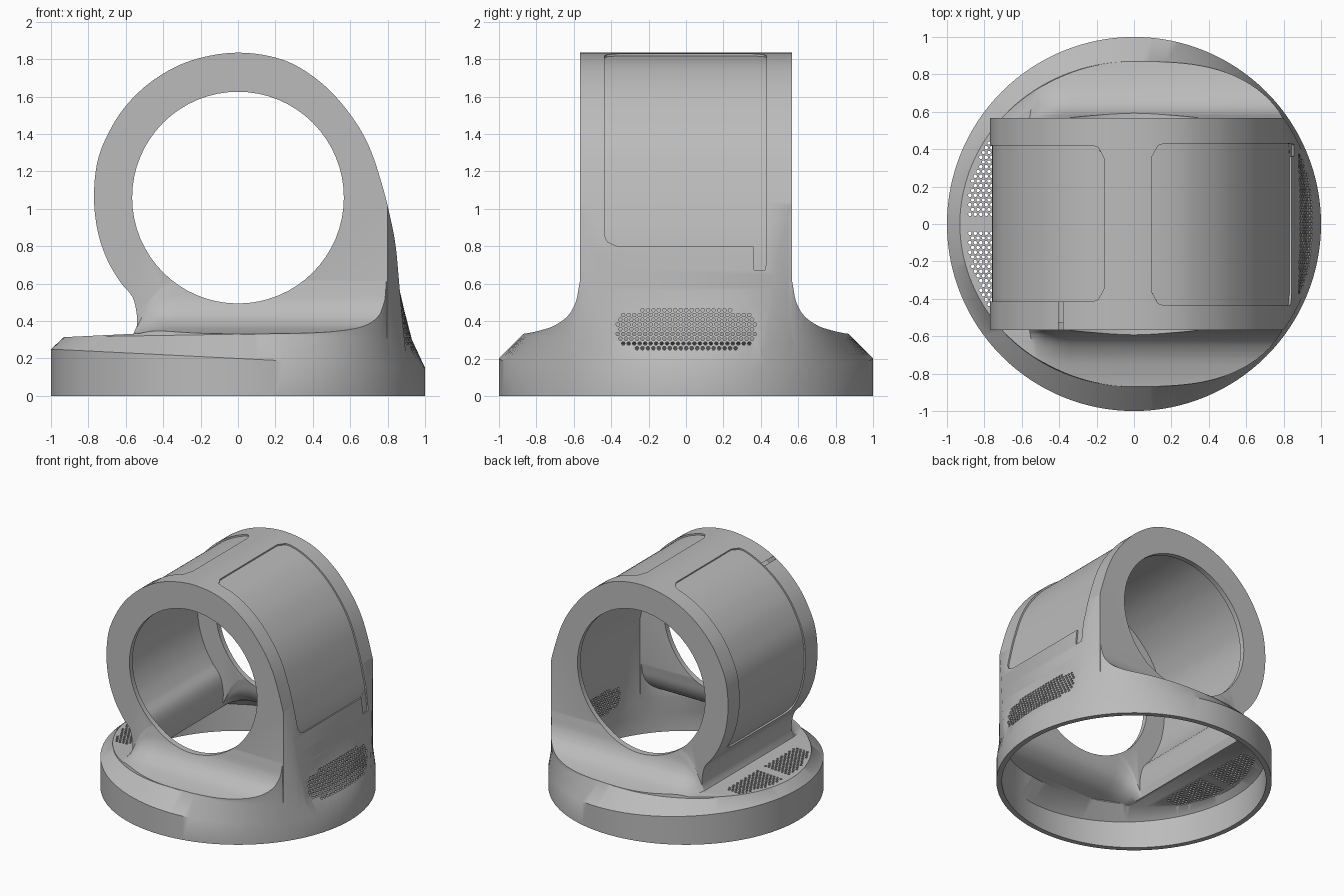
import bpy, bmesh, math
from mathutils import Vector

if "Cube" in bpy.data.objects:
    bpy.data.objects.remove(bpy.data.objects["Cube"])

grey = bpy.data.materials.new("plain_grey")
grey.use_nodes = True
grey.diffuse_color = (0.5, 0.5, 0.5, 1)
grey.node_tree.nodes["Principled BSDF"].inputs["Base Color"].default_value = (0.5, 0.5, 0.5, 1)


def make(name, bm):
    bmesh.ops.recalc_face_normals(bm, faces=bm.faces[:])
    mesh = bpy.data.meshes.new(name)
    bm.to_mesh(mesh)
    bm.free()
    mesh.materials.append(grey)
    ob = bpy.data.objects.new(name, mesh)
    bpy.context.collection.objects.link(ob)
    return ob


def add_loft(bm, rings):
    loops = [[bm.verts.new(p) for p in ring] for ring in rings]
    n = len(loops[0])
    for a, b in zip(loops, loops[1:]):
        for i in range(n):
            j = (i + 1) % n
            bm.faces.new((a[i], a[j], b[j], b[i]))
    bm.faces.new(loops[0][::-1])
    bm.faces.new(loops[-1])


def loft(name, rings):
    bm = bmesh.new()
    add_loft(bm, rings)
    return make(name, bm)


def combine(target, tool, operation):
    mod = target.modifiers.new("cut", 'BOOLEAN')
    mod.operation, mod.object, mod.solver = operation, tool, 'EXACT'
    bpy.context.view_layer.objects.active = target
    bpy.ops.object.modifier_apply(modifier=mod.name)
    bpy.data.objects.remove(tool)
    return target


def weld(ob):
    """Merge the sliver edges left where surfaces meet."""
    bm = bmesh.new()
    bm.from_mesh(ob.data)
    bmesh.ops.remove_doubles(bm, verts=bm.verts[:], dist=.00005)
    bm.to_mesh(ob.data)
    bm.free()


def circle(r, n=96):
    return [(r * math.cos(2 * math.pi * i / n), r * math.sin(2 * math.pi * i / n)) for i in range(n)]


def spline(pts, steps=8):
    p = [Vector(q) for q in pts]
    p = [2 * p[0] - p[1]] + p + [2 * p[-1] - p[-2]]
    out = []
    for a, b, c, d in zip(p, p[1:], p[2:], p[3:]):
        for k in range(steps):
            t = k / steps
            out.append(0.5 * (2 * b + (c - a) * t + (2 * a - 5 * b + 4 * c - d) * t * t
                              + (3 * b - a - 3 * c + d) * t ** 3))
    return out + [p[-2]]


def offset(path, d):
    out = []
    for i, p in enumerate(path):
        t = (path[min(i + 1, len(path) - 1)] - path[max(i - 1, 0)]).normalized()
        out.append(p + Vector((t.y, -t.x)) * d)
    return out


# Arched side profile (x, z), from the neck over the top and down the far wall
arch = spline([(-.54, .2), (-.54, .36), (-.542, .44), (-.565, .53), (-.63, .61), (-.7, .73),
               (-.75, .88), (-.77, 1.06), (-.752, 1.25), (-.695, 1.4), (-.6, 1.55), (-.45, 1.69),
               (-.25, 1.793), (0, 1.835), (.25, 1.793), (.45, 1.67), (.6, 1.505), (.7, 1.335),
               (.77, 1.13), (.815, .95), (.843, .8), (.862, .6), (.875, .45), (.89, .3), (.9, .2)])
# Sweep (y, z) where the end walls flow into the base
sweep = spline([(.56, .66), (.573, .58), (.59, .5), (.63, .43), (.7, .378), (.78, .35),
                (.88, .33), (1.1, .3)], 5)


def envelope(d):
    """Tapered round base whose rim leans down toward +x."""
    rings = [[], [], [], []]
    for c, s in circle(1, 128):
        pos, neg, lobe = max(0, c), max(0, -c), (2 * s * c) ** 2 if c > 0 else 0
        levels = [(1, -.1 if d else 0), (1, .2 - .05 * c - d * .4),
                  (.87 + .06 * c * c + .078 * lobe, .33 - .03 * pos - .015 * neg - d * .5),
                  (.835 + .002 * c * c + .155 * lobe, .66)]
        for ring, (r, z) in zip(rings, levels):
            ring.append((c * (r - d), s * (r - d), z))
    return loft("base", rings)


def solid(d):
    # Tube body, its far corners trimmed by the round footprint
    path, w = offset(arch, d), .567 - d
    body = loft("body", [[(p.x, y, p.y) for p in path] for y in (-w, w)])
    trim = loft("trim", [[(x, y, z) for x, y in circle(.98 - d, 128)] for z in (-.5, 2.5)])
    combine(body, trim, 'INTERSECT')
    # Base top: low sloping deck plus the swept blend along both walls
    stations = [(-.56 + d, .03), (-.52 + d, .3), (-.47 + d, .65), (-.41 + d, .9), (-.34 + d, 1), (1.2, 1)]
    rings = []
    for x, k in stations:
        half = [(y - d, .32 + (z - .32) * k - d * .8) for y, z in sweep]
        half.append((1.1 - d, -.3))
        rings.append([(x, y, z) for y, z in half] + [(x, -y, z) for y, z in reversed(half)])
    top = loft("blend", rings)
    side = [(-1.3, -.4), (-1.3, .296 - d), (-.54, .333 - d), (-.3, .32 - d), (1.3, .32 - d), (1.3, -.4)]
    deck = loft("deck", [[(x, y, z) for x, z in side] for y in (-1.3, 1.3)])
    combine(top, deck, 'UNION')
    base = combine(envelope(d), top, 'INTERSECT')
    return combine(base, body, 'UNION')


def panel(keep, y0, y1, depth, radius):
    """Cutter that follows the arch, with rounded corners."""
    idx = [i for i, p in enumerate(arch) if keep(p)]
    lo, hi = offset(arch, depth), offset(arch, -.05)
    run = [0]
    for i in idx[1:]:
        run.append(run[-1] + (arch[i] - arch[i - 1]).length)
    rings = []
    for i, s in zip(idx, run):
        e = min(s, run[-1] - s, radius)
        inset = radius - math.sqrt(max(0, radius ** 2 - (radius - e) ** 2))
        a, b = y0 + inset, y1 - inset
        rings.append([(lo[i].x, a, lo[i].y), (lo[i].x, b, lo[i].y),
                      (hi[i].x, b, hi[i].y), (hi[i].x, a, hi[i].y)])
    return loft("panel_cutter", rings)


def grille(inside, place, pitch=.0293):
    """Many small hexagonal holes on a staggered grid."""
    bm = bmesh.new()
    for row in range(-45, 46):
        for col in range(-45, 46):
            u, v = (col + .5 * (row % 2)) * pitch + .0013, row * pitch * .866 + .0017
            if inside(u, v):
                add_loft(bm, [[place(u + a, v + b, k) for a, b in circle(.0102, 6)] for k in (0, 1)])
    return make("grille_cutter", bm)


# Hollow shell with a round opening through both end walls
housing = solid(0)
housing.name = "housing"
combine(housing, solid(.04), 'DIFFERENCE')
bore = loft("bore", [[(x, y, z + 1.06) for x, z in circle(.566, 64)] for y in (-.75, .75)])
combine(housing, bore, 'DIFFERENCE')
weld(housing)

# Wall grille and the pair of deck grilles
combine(housing, grille(lambda u, v: (u / .375) ** 4 + ((v - .355) / .11) ** 4 < 1,
                        lambda u, v, k: (.75 + .24 * k, u, v)), 'DIFFERENCE')
combine(housing, grille(lambda u, v: u < -.66 and .045 < abs(v) < .45 and math.hypot(u, v) < .895,
                        lambda u, v, k: (u, v, .22 + .18 * k)), 'DIFFERENCE')

# Recessed panels over the arch and the small tab below one of them
combine(housing, panel(lambda p: p.x > .09 and p.y > .8, -.435, .43, .012, .07), 'DIFFERENCE')
combine(housing, panel(lambda p: p.x < -.15 and p.y > .62, -.415, .42, .012, .07), 'DIFFERENCE')
combine(housing, panel(lambda p: p.x > .5 and .67 < p.y < .88, .36, .427, .011, .004), 'DIFFERENCE')

bpy.ops.object.select_all(action='DESELECT')
housing.select_set(True)
bpy.context.view_layer.objects.active = housing
bpy.ops.object.shade_smooth_by_angle(angle=math.radians(38))
